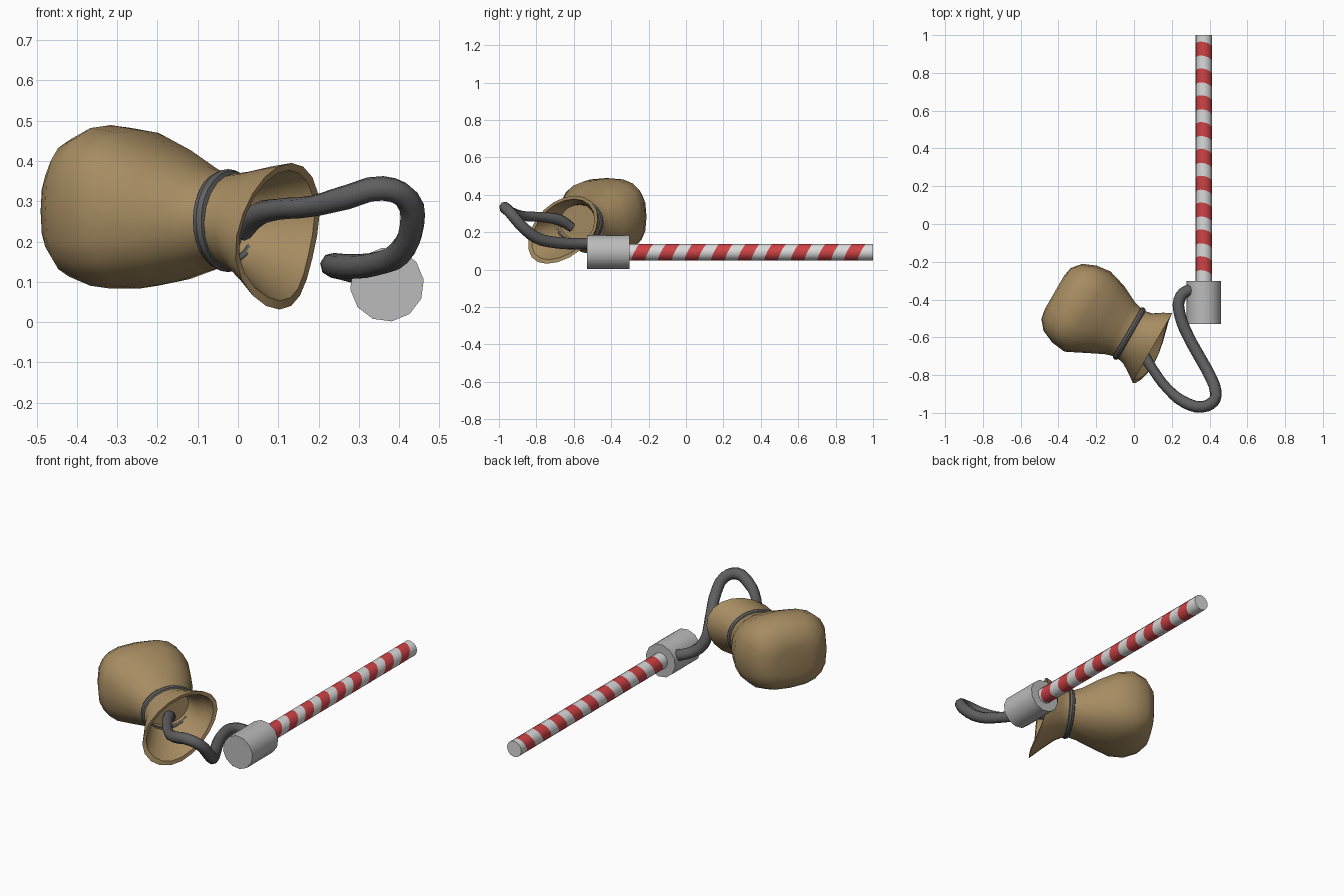
import bpy, bmesh, math
from mathutils import Vector

if "Cube" in bpy.data.objects:
    bpy.data.objects.remove(bpy.data.objects["Cube"])


def mat(name, rgb):
    m = bpy.data.materials.new(name)
    m.diffuse_color = (*rgb, 1)
    m.use_nodes = True
    m.node_tree.nodes["Principled BSDF"].inputs["Base Color"].default_value = m.diffuse_color
    return m


TAN = mat("tan_leather", (0.38, 0.26, 0.12))
CORD = mat("dark_grey_cord", (0.115, 0.115, 0.115))
METAL = mat("grey_metal", (0.5, 0.5, 0.5))
WHITE = mat("off_white", (0.70, 0.70, 0.70))
RED = mat("stripe_red", (0.62, 0.055, 0.06))


def smooth(ob, angle=40):
    bpy.ops.object.select_all(action='DESELECT')
    ob.select_set(True)
    bpy.context.view_layer.objects.active = ob
    bpy.ops.object.shade_smooth_by_angle(angle=math.radians(angle))


def loft(name, rings, mats, index=lambda i: 0, caps=True, closed=False):
    """Join rings of points into a skin; index(i) colours each band."""
    bm = bmesh.new()
    vs = [[bm.verts.new(p) for p in r] for r in rings]
    n = len(vs[0])
    count = len(vs) if closed else len(vs) - 1
    for i in range(count):
        a, b = vs[i], vs[(i + 1) % len(vs)]
        for j in range(n):
            k = (j + 1) % n
            bm.faces.new((a[j], a[k], b[k], b[j])).material_index = index(i)
    if caps and not closed:
        bm.faces.new(vs[0][::-1])
        bm.faces.new(vs[-1])
    bmesh.ops.recalc_face_normals(bm, faces=bm.faces[:])
    me = bpy.data.meshes.new(name)
    bm.to_mesh(me)
    bm.free()
    ob = bpy.data.objects.new(name, me)
    bpy.context.collection.objects.link(ob)
    for m in mats:
        me.materials.append(m)
    smooth(ob)
    return ob


# Bag frame: u runs out of the mouth, v sideways
ORIGIN = Vector((-0.025, -0.58, 0))
U = Vector((0.866, -0.5, 0))
V = Vector((0.5, 0.866, 0))


def place(u, v, z):
    p = ORIGIN + U * u + V * v
    p.z = z
    return p


def section(u, a, b, v0, zc, n, lean, lip, sides=20):
    pts = []
    for j in range(sides):
        t = 2 * math.pi * j / sides
        c, s = math.cos(t), math.sin(t)
        x = a * math.copysign(abs(c) ** (2 / n), c)
        z = b * math.copysign(abs(s) ** (2 / n), s)
        pts.append(place(u + lip * max(0, -s) ** 2, v0 + x + lean * z, zc + z))
    return pts


# Bag: u, half width, half height, v shift, z centre, squareness, lean, lip
bag = [
    (-0.452, .10, .08, -.01, .27, 2.6, 0, 0),
    (-0.442, .155, .13, -.01, .275, 2.7, 0, 0),
    (-0.40, .205, .175, -.01, .282, 2.8, 0, 0),
    (-0.33, .235, .203, -.01, .286, 2.8, 0, 0),
    (-0.25, .245, .197, -.01, .28, 2.6, 0, 0),
    (-0.15, .205, .167, 0, .267, 2.3, 0, 0),
    (-0.06, .16, .13, 0, .256, 2.1, 0, 0),
    (0.0, .142, .114, 0, .252, 2, 0, 0),
    (0.05, .152, .13, 0, .243, 2, .1, .01),
    (0.10, .182, .158, 0, .228, 2, .25, .03),
    (0.143, .20, .182, -.005, .213, 2, .4, .05),
    (0.141, .18, .162, -.005, .215, 2, .4, .05),
    (0.09, .16, .138, 0, .23, 2, .25, .03),
    (0.04, .132, .112, 0, .244, 2, .1, .01),
    (-0.02, .12, .095, 0, .252, 2, 0, 0),
]
loft("bag", [section(*s) for s in bag], [TAN])

# Tie band around the neck
band = []
for i in range(28):
    t = 2 * math.pi * i / 28
    c, s = math.cos(t), math.sin(t)
    ring = []
    for j in range(8):
        q = 2 * math.pi * j / 8
        r = 0.016 * math.cos(q)
        ring.append(place(0.017 * math.sin(q), (.142 + r) * c, .252 + (.112 + r) * s))
    band.append(ring)
loft("tie_band", band, [CORD], closed=True)

# Looping cord from the bag mouth to the collar
path = [(0.01, -0.61, .225), (0.04, -0.67, .262), (0.10, -0.77, .28),
        (0.18, -0.875, .287), (0.27, -0.945, .31), (0.36, -0.968, .332),
        (0.42, -0.94, .305), (0.432, -0.885, .24), (0.40, -0.80, .17),
        (0.345, -0.70, .145), (0.285, -0.59, .138), (0.243, -0.48, .14),
        (0.24, -0.40, .14), (0.28, -0.355, .13), (0.34, -0.36, .11)]
cu = bpy.data.curves.new("cord", 'CURVE')
cu.dimensions = '3D'
cu.bevel_depth = 0.031
cu.bevel_resolution = 2
cu.resolution_u = 3
cu.use_fill_caps = True
sp = cu.splines.new('BEZIER')
sp.bezier_points.add(len(path) - 1)
for i, (bp, p) in enumerate(zip(sp.bezier_points, path)):
    bp.co = p
    bp.handle_left_type = bp.handle_right_type = 'AUTO'
    bp.radius = 0.85 if i in (0, 2, 3) else 1
cord = bpy.data.objects.new("cord", cu)
bpy.context.collection.objects.link(cord)
cu.materials.append(CORD)
bpy.ops.object.select_all(action='DESELECT')
cord.select_set(True)
bpy.context.view_layer.objects.active = cord
bpy.ops.object.convert(target='MESH')
smooth(bpy.context.view_layer.objects.active, 50)


# Rod and collar lie along y
def disc(y, r, sides, tilt=0):
    pts = []
    for j in range(sides):
        t = 2 * math.pi * (j + .25) / sides
        x, z = r * math.cos(t), r * math.sin(t)
        pts.append((0.37 + x, y + tilt * (0.5 * z - 0.2 * x), 0.093 + z))
    return pts


loft("collar", [disc(-0.53, .092, 12), disc(-0.302, .092, 12)], [METAL])

# Rod with slanted red stripes cut into the skin
rings = [disc(-0.36, .044, 16)]
for i in range(9):
    mid = -0.231 + i * 0.142
    rings += [disc(mid - .037, .044, 16, 1), disc(mid + .037, .044, 16, 1)]
rings.append(disc(1.0, .044, 16))
loft("striped_rod", rings, [WHITE, RED], lambda i: i % 2)
